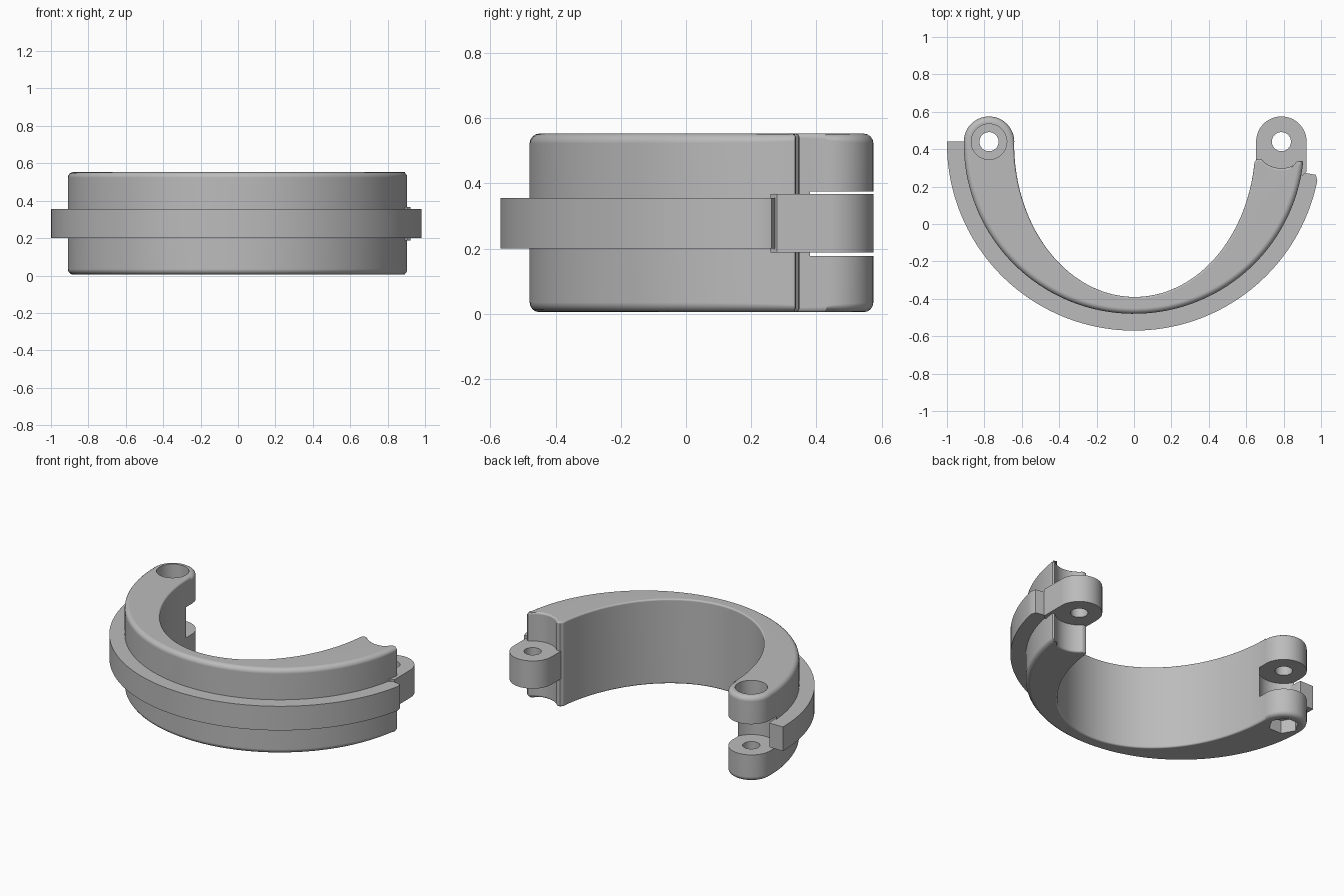
import bpy, bmesh, math
from math import sin, cos, radians

if "Cube" in bpy.data.objects:
    bpy.data.objects.remove(bpy.data.objects["Cube"])

CY = 0.43                       # centre of the half ring in y
PIN_L, PIN_R = (-0.775, 0.44), (0.788, 0.44)
LUG = 0.135

grey = bpy.data.materials.new("plain grey")
grey.diffuse_color = (0.50, 0.50, 0.50, 1)
grey.use_nodes = True
grey.node_tree.nodes["Principled BSDF"].inputs["Base Color"].default_value = grey.diffuse_color


def arc(c, rx, a0, a1, n, ry=None):
    ry = ry or rx
    out = []
    for i in range(n + 1):
        a = radians(a0 + (a1 - a0) * i / n)
        out.append((c[0] + rx * cos(a), c[1] + ry * sin(a)))
    return out


def prism(name, pts, z0, z1, rim=None):
    """Extrude an outline from z0 to z1; rim gives a bevel weight per outline edge."""
    bm = bmesh.new()
    n = len(pts)
    lo = [bm.verts.new((x, y, z0)) for x, y in pts]
    hi = [bm.verts.new((x, y, z1)) for x, y in pts]
    for i in range(n):
        j = (i + 1) % n
        bm.faces.new((lo[i], lo[j], hi[j], hi[i]))
    bm.faces.new(hi)
    bm.faces.new(lo[::-1])
    bmesh.ops.recalc_face_normals(bm, faces=bm.faces)
    if rim:
        layer = bm.edges.layers.float.new("bevel_weight_edge")
        for i in range(n):
            for ring in (lo, hi):
                bm.edges.get((ring[i], ring[(i + 1) % n]))[layer] = rim[i]
    me = bpy.data.meshes.new(name)
    bm.to_mesh(me)
    bm.free()
    me.materials.append(grey)
    ob = bpy.data.objects.new(name, me)
    bpy.context.collection.objects.link(ob)
    return ob


def apply(ob):
    bpy.context.view_layer.objects.active = ob
    for m in list(ob.modifiers):
        bpy.ops.object.modifier_apply(modifier=m.name)


def cut(ob, c, r, z0, z1, n=48):
    """Drill a round (or n-sided) hole and discard the cutter."""
    tool = prism("cutter", arc(c, r, 0, 360 - 360 / n, n - 1), z0, z1)
    m = ob.modifiers.new("cut", 'BOOLEAN')
    m.operation, m.solver, m.object = 'DIFFERENCE', 'EXACT', tool
    apply(ob)
    bpy.data.objects.remove(tool)


def smooth(ob):
    bpy.ops.object.select_all(action='DESELECT')
    ob.select_set(True)
    bpy.context.view_layer.objects.active = ob
    bpy.ops.object.shade_smooth_by_angle(angle=radians(30))
    m = ob.modifiers.new("normals", 'WEIGHTED_NORMAL')
    m.keep_sharp = True


# Half ring body: round outside, elliptical inside, left hinge end, scooped right end
outer = arc((0, CY), 0.91, 180, 353.5, 72)
scoop = [(0.902, 0.334), (0.893, 0.338)] + arc(PIN_R, 0.142, -48, -138, 14) + [(0.668, 0.348), (0.657, 0.346)]
inner = arc((0.004, CY), 0.645, -7, -180, 72, 0.82)
tip = arc(PIN_L, LUG, 0, 180, 24)
outline = outer + scoop + inner + tip
weights = [1.0] * len(outer) + [0.4] * len(scoop) + [0.35] * len(inner) + [1.0] * len(tip)
body = prism("half_ring_body", outline, 0.005, 0.553, weights)
bevel = body.modifiers.new("round", 'BEVEL')
bevel.limit_method = 'WEIGHT'
bevel.width, bevel.segments = 0.03, 4
bevel.use_clamp_overlap = False
apply(body)

# Slot for the mating knuckle, pin hole, screw head recess and hexagonal nut pocket
cut(body, PIN_L, 0.148, 0.178, 0.376, 64)
cut(body, PIN_L, 0.051, -0.1, 0.7)
cut(body, PIN_L, 0.095, 0.45, 0.7)
cut(body, PIN_L, 0.09, -0.1, 0.09, 6)
smooth(body)

# Single knuckle on the right end
knuckle = prism("right_knuckle", arc(PIN_R, LUG, 0, 180, 32) + [(PIN_R[0] - LUG, 0.28), (PIN_R[0] + LUG - 0.02, 0.26),
                (PIN_R[0] + LUG, 0.28)], 0.188, 0.367)
cut(knuckle, PIN_R, 0.051, 0, 0.6)
smooth(knuckle)

# Outer rail with a square left end and a chamfered right end
rail = prism("outer_rail", [(-0.905, 0.44), (-1.0, 0.44)] + arc((0, CY), 1.0, 180, 348.5, 80)
             + [(0.972, 0.263), (0.893, 0.277)] + arc((0, CY), 0.9, 350, 180, 80), 0.2, 0.356)
smooth(rail)
